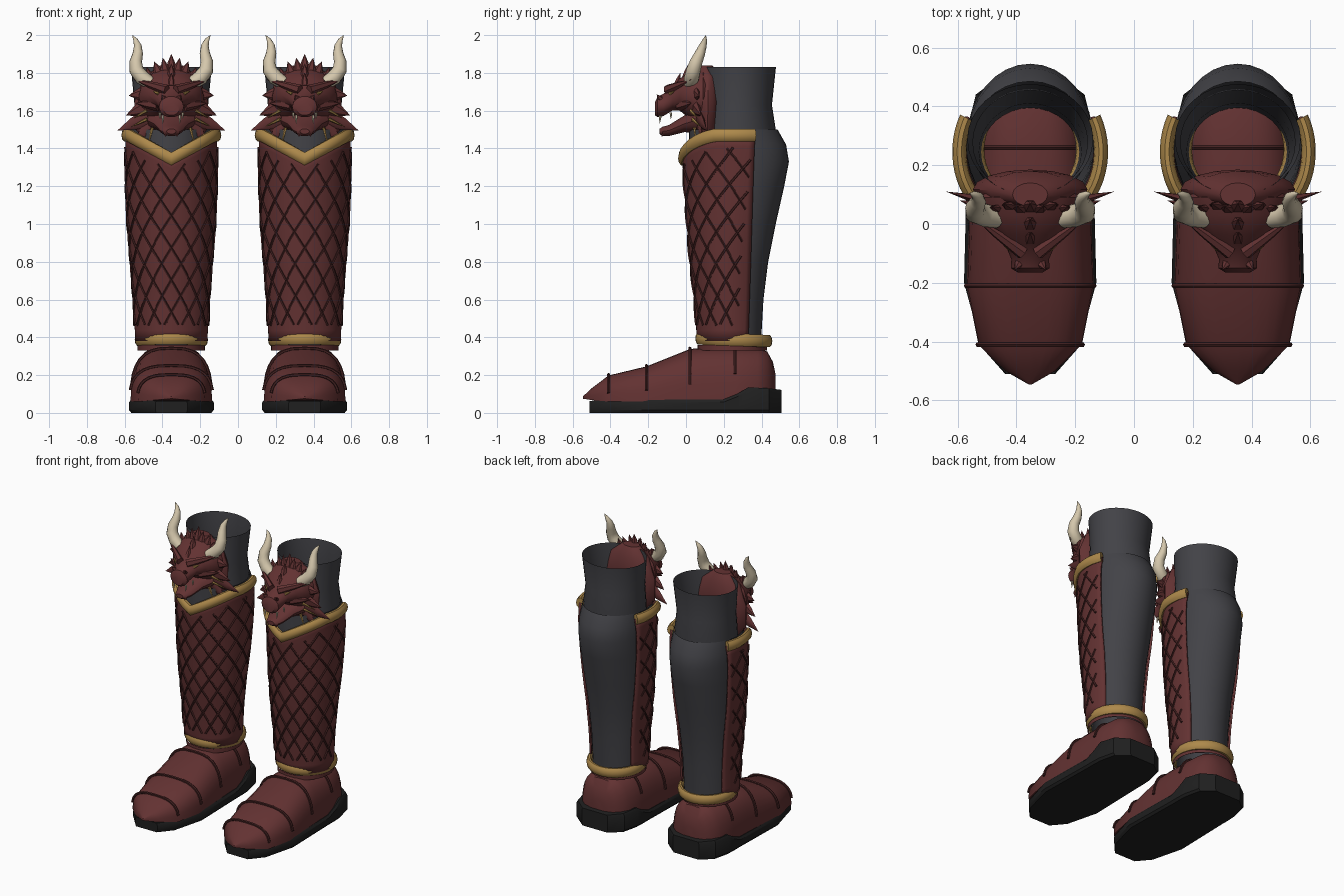
import bpy, bmesh
from math import sin, cos, pi, acos, radians
from mathutils import Vector as V

cube = bpy.data.objects.get("Cube")
if cube:
    bpy.data.objects.remove(cube)


def material(name, rgb):
    m = bpy.data.materials.new(name)
    m.use_nodes = True
    m.diffuse_color = (*rgb, 1)
    m.node_tree.nodes["Principled BSDF"].inputs["Base Color"].default_value = (*rgb, 1)
    return m


RED = material("dark red leather", (0.125, 0.032, 0.032))
SEAM = material("deep red seam", (0.055, 0.015, 0.015))
CHARCOAL = material("charcoal cloth", (0.055, 0.055, 0.063))
BLACK = material("black rubber", (0.014, 0.014, 0.014))
GOLD = material("old gold", (0.42, 0.25, 0.07))
IVORY = material("ivory horn", (0.66, 0.57, 0.41))
OFFSET = 0.353
made = []


def make(name, mat, strips, cap=True, wrap=True, thick=0):
    """Loft each strip of rings into one mesh, then place it on both boots."""
    bm = bmesh.new()
    for rings in strips:
        rows = [[bm.verts.new(p) for p in r] for r in rings]
        n = len(rows[0])
        for a, b in zip(rows, rows[1:]):
            for i in range(n if wrap else n - 1):
                j = (i + 1) % n
                bm.faces.new((a[i], a[j], b[j], b[i]))
        if cap:
            bm.faces.new(rows[0])
            bm.faces.new(rows[-1])
    bmesh.ops.remove_doubles(bm, verts=bm.verts, dist=1e-5)
    bmesh.ops.recalc_face_normals(bm, faces=bm.faces)
    me = bpy.data.meshes.new(name)
    bm.to_mesh(me)
    bm.free()
    me.materials.append(mat)
    for side, x in (("right", -OFFSET), ("left", OFFSET)):
        ob = bpy.data.objects.new(side + "_" + name, me)
        ob.location.x = x
        bpy.context.collection.objects.link(ob)
        if thick:
            mod = ob.modifiers.new("thickness", "SOLIDIFY")
            mod.thickness, mod.offset = thick, 0
        made.append(ob)


def tube(points, radii, sides=8, flat=1.0):
    """Rings around a path; flat squashes the section front to back."""
    pts = [V(p) for p in points]
    rings = []
    for i, p in enumerate(pts):
        t = (pts[min(i + 1, len(pts) - 1)] - pts[max(i - 1, 0)]).normalized()
        ref = V((0, 1, 0)) if abs(t.y) < 0.95 else V((1, 0, 0))
        a = t.cross(ref).normalized()
        b = t.cross(a) * flat
        r = radii[i] if isinstance(radii, (list, tuple)) else radii
        rings.append([p + r * (a * cos(k * 2 * pi / sides) + b * sin(k * 2 * pi / sides))
                      for k in range(sides)])
    return rings


def spike(base, tip, r, flat=0.5):
    base, tip = V(base), V(tip)
    return tube([base, base.lerp(tip, 0.5), tip], [r, r * 0.65, 0.0005], 6, flat)


def both(items, fn):
    return [fn(*[(s * v[0], v[1], v[2]) if isinstance(v, tuple) else v for v in it])
            for s in (-1, 1) for it in items]


def arch(y, w, top, low, n=16, grow=0.0):
    """Shoe cross-section from one side over the top to the other."""
    def sp(v):
        return abs(v) ** 0.7 * (1 if v > 0 else -1)
    return [V(((w + grow) * sp(cos(pi * k / n)), y, low + (top - low + grow) * abs(sin(pi * k / n)) ** 0.7))
            for k in range(n + 1)]


def lookup(table, key):
    for a, b in zip(table, table[1:]):
        if key <= b[0]:
            break
    t = max(0, min(1, (key - a[0]) / (b[0] - a[0])))
    return [p + (q - p) * t for p, q in zip(a, b)]


# Leg sections: height, half width, front y, back y
LEG = [(0.34, 0.18, 0.07, 0.395), (0.6, 0.19, 0.055, 0.41), (0.8, 0.205, 0.03, 0.435),
       (1.0, 0.222, 0.015, 0.475), (1.2, 0.23, 0.0, 0.52), (1.33, 0.233, -0.01, 0.545),
       (1.42, 0.233, -0.01, 0.53), (1.5, 0.233, -0.01, 0.485)]


def shell(z, a, grow=0.0):
    _, w, f, b = lookup(LEG, z)
    return V(((w + grow) * sin(a), (f + b) / 2 - ((b - f) / 2 + grow) * cos(a), z))


def oval(z, w, f, b, n=32):
    return [V((w * cos(2 * pi * k / n), (f + b) / 2 + (b - f) / 2 * sin(2 * pi * k / n), z)) for k in range(n)]


def guard_top(a):
    return 1.345 + 0.125 * (1 if abs(a) > 1.22 else abs(sin(a)) / 0.94)


def guard_limit(z):
    _, w, f, b = lookup(LEG, z)
    edge = 0.325 + 0.035 * (z - 0.4)
    return acos(((f + b) / 2 - edge) / ((b - f) / 2))


# Calf and the cuff rising out of it
make("calf", CHARCOAL, [[oval(z, w - 0.016, f + 0.025, b) for z, w, f, b in LEG]], cap=False)
make("cuff", CHARCOAL, [[oval(1.42, 0.2, 0.08, 0.46), oval(1.5, 0.205, 0.09, 0.475),
                         oval(1.63, 0.195, 0.1, 0.455), oval(1.83, 0.214, 0.1, 0.476)]], cap=False)

# Shin guard with a V-shaped top edge
rows = []
for i in range(19):
    row = []
    for k in range(33):
        u = k / 16 - 1
        z = 0.38 + (guard_top(u * guard_limit(1.4)) - 0.38) * i / 18
        row.append(shell(z, u * guard_limit(z), 0.004))
    rows.append(row)
make("shin_guard", RED, [rows], cap=False, wrap=False, thick=0.012)

# Raised diamond lattice over the guard
ribs = []
for slope in (-0.35, 0.35):
    for k in range(12):
        path = []
        for j in range(61):
            a = radians(-105 + 3.5 * j)
            z = 0.02 + 0.17 * k + slope * a
            if 0.45 < z < guard_top(a) - 0.06:
                path.append(shell(z, a, 0.011))
        if len(path) > 3:
            ribs.append(tube(path, 0.007, 5))
make("lattice", SEAM, ribs)


def sweep(angles, centre, depth, height, n=10):
    """Rounded band section carried around the leg."""
    out = []
    for a in angles:
        c = centre(a)
        d = V((sin(a), -cos(a), 0))
        out.append([c + d * depth * cos(2 * pi * k / n) + V((0, 0, height * sin(2 * pi * k / n)))
                    for k in range(n)])
    return out


# Gold trim and ankle band
lim = guard_limit(1.46)
make("top_trim", GOLD, [sweep([lim * (k / 20 - 1) for k in range(41)],
                              lambda a: shell(guard_top(a), a, 0.008), 0.024, 0.036)])
circle = [2 * pi * k / 40 for k in range(41)]
make("ankle_band", GOLD, [sweep(circle, lambda a: V((0.175 * sin(a), 0.253 - 0.185 * cos(a),
                                                     0.387 - 0.007 * cos(a + pi))), 0.019, 0.034)], cap=False)
make("ankle_strap", RED, [[oval(0.33, 0.178, 0.06, 0.43), oval(0.36, 0.178, 0.06, 0.43)]], cap=False)

# Shoe: y, half width, top, bottom
SHOE = [(-0.545, 0.006, 0.088, 0.075), (-0.5, 0.085, 0.13, 0.068), (-0.41, 0.176, 0.198, 0.06),
        (-0.21, 0.216, 0.246, 0.06), (0.02, 0.208, 0.338, 0.06), (0.1, 0.203, 0.345, 0.06),
        (0.26, 0.2, 0.345, 0.06), (0.38, 0.185, 0.342, 0.06), (0.43, 0.15, 0.325, 0.06),
        (0.46, 0.11, 0.27, 0.06), (0.475, 0.05, 0.2, 0.08)]
make("shoe", RED, [[arch(*s) for s in SHOE]])
seams = []
for y, cut in ((-0.41, 1), (-0.21, 1), (0.02, 1), (0.26, 2)):
    line = arch(*lookup(SHOE, y), grow=0.004)
    seams.append(tube(line[cut:-cut], 0.009, 6))
make("shoe_seams", SEAM, seams)

# Sole with a raised heel cup: y, half width, top
SOLE = [(-0.51, 0.085, 0.064), (-0.42, 0.165, 0.066), (-0.2, 0.225, 0.07), (0.2, 0.215, 0.072),
        (0.27, 0.215, 0.1), (0.33, 0.212, 0.136), (0.44, 0.185, 0.13), (0.505, 0.1, 0.122)]
make("sole", BLACK, [[[V((sx * w * m, y, z)) for sx, m, z in (
    (1, 0.94, 0), (1, 1, 0.015), (1, 1, t - 0.015), (1, 0.95, t),
    (-1, 0.95, t), (-1, 1, t - 0.015), (-1, 1, 0.015), (-1, 0.94, 0))] for y, w, t in SOLE]])


# Dragon head: lofted skull, jaw and neck
def face_ring(y, z, w, h, n=14):
    return [V((w * cos(2 * pi * k / n), y, z + h * sin(2 * pi * k / n))) for k in range(n)]


skull = [face_ring(*r) for r in (
    (0.15, 1.66, 0.13, 0.15), (0.09, 1.67, 0.18, 0.165), (0.03, 1.68, 0.17, 0.135),
    (-0.035, 1.685, 0.125, 0.085), (-0.07, 1.665, 0.085, 0.065), (-0.12, 1.63, 0.064, 0.06),
    (-0.15, 1.62, 0.066, 0.056), (-0.165, 1.61, 0.042, 0.035))]
jaw = [face_ring(*r) for r in (
    (0.09, 1.56, 0.15, 0.08), (-0.01, 1.53, 0.09, 0.045), (-0.09, 1.495, 0.058, 0.03),
    (-0.125, 1.49, 0.045, 0.025), (-0.14, 1.49, 0.025, 0.014))]
neck = [oval(*r, n=16) for r in (
    (1.42, 0.12, 0.08, 0.15), (1.5, 0.19, 0.05, 0.175), (1.65, 0.195, 0.05, 0.185),
    (1.78, 0.14, 0.05, 0.18), (1.84, 0.06, 0.06, 0.14))]
make("dragon_head", RED, [skull, jaw, neck])

# Brows, nostrils, cheek fins and crest
make("dragon_fins", RED, both([
    ((0.025, -0.1, 1.71), (0.2, 0.03, 1.765), 0.028, 0.8),
    ((0.03, -0.125, 1.65), (0.052, -0.155, 1.685), 0.022, 1.0),
    ((0.07, -0.03, 1.63), (0.19, 0.03, 1.64), 0.035, 0.8),
    ((0.12, 0.07, 1.565), (0.285, 0.11, 1.495), 0.05, 0.4),
    ((0.13, 0.05, 1.62), (0.24, 0.08, 1.575), 0.045, 0.5),
    ((0.13, 0.05, 1.69), (0.225, 0.07, 1.68), 0.045, 0.5),
    ((0.09, 0.07, 1.53), (0.2, 0.09, 1.43), 0.045, 0.4),
    ((0.11, 0.05, 1.76), (0.13, 0.06, 1.83), 0.03, 0.6),
    ((0.065, 0.06, 1.79), (0.09, 0.07, 1.86), 0.03, 0.6),
    ((0.03, 0.05, 1.8), (0.045, 0.06, 1.88), 0.028, 0.6),
    ((0.03, -0.11, 1.49), (0.03, -0.13, 1.462), 0.015, 1.0),
], spike) + [spike((0, 0.06, 1.81), (0, 0.07, 1.9), 0.03, 0.8),
             spike((0, 0.0, 1.77), (0, 0.015, 1.85), 0.026, 1.0),
             spike((0, -0.05, 1.73), (0, -0.03, 1.8), 0.022, 1.0)])

# Gold fin ribs and eyes
make("fin_ribs", GOLD, both([
    ((0.13, 0.025, 1.6), (0.2, 0.06, 1.56), 0.009, 1.0),
    ((0.13, 0.035, 1.555), (0.21, 0.075, 1.515), 0.009, 1.0),
    ((0.1, 0.045, 1.51), (0.12, 0.055, 1.43), 0.009, 1.0),
    ((0.068, -0.085, 1.69), (0.1, -0.06, 1.705), 0.009, 1.0)], spike))

# Fangs and S-curved horns
make("fangs", IVORY, both([((0.045, -0.135, 1.575), (0.045, -0.14, 1.53), 0.008, 1.0),
                           ((0.06, -0.08, 1.59), (0.06, -0.08, 1.555), 0.008, 1.0)], spike))
HORN = [(0.11, 0.02, 1.745), (0.155, 0.03, 1.775), (0.185, 0.04, 1.815), (0.188, 0.055, 1.86),
        (0.177, 0.075, 1.905), (0.178, 0.09, 1.945), (0.19, 0.1, 1.975), (0.207, 0.105, 2.0)]
HORN_R = [0.034, 0.04, 0.038, 0.033, 0.027, 0.02, 0.012, 0.0005]
make("horns", IVORY, [tube([(s * x, y, z) for x, y, z in HORN], HORN_R, 12) for s in (-1, 1)])

# Smooth shading with sharp edges kept
bpy.ops.object.select_all(action="DESELECT")
for ob in made:
    ob.select_set(ob.name.startswith("right"))
bpy.context.view_layer.objects.active = made[0]
bpy.ops.object.shade_smooth_by_angle(angle=radians(35))
